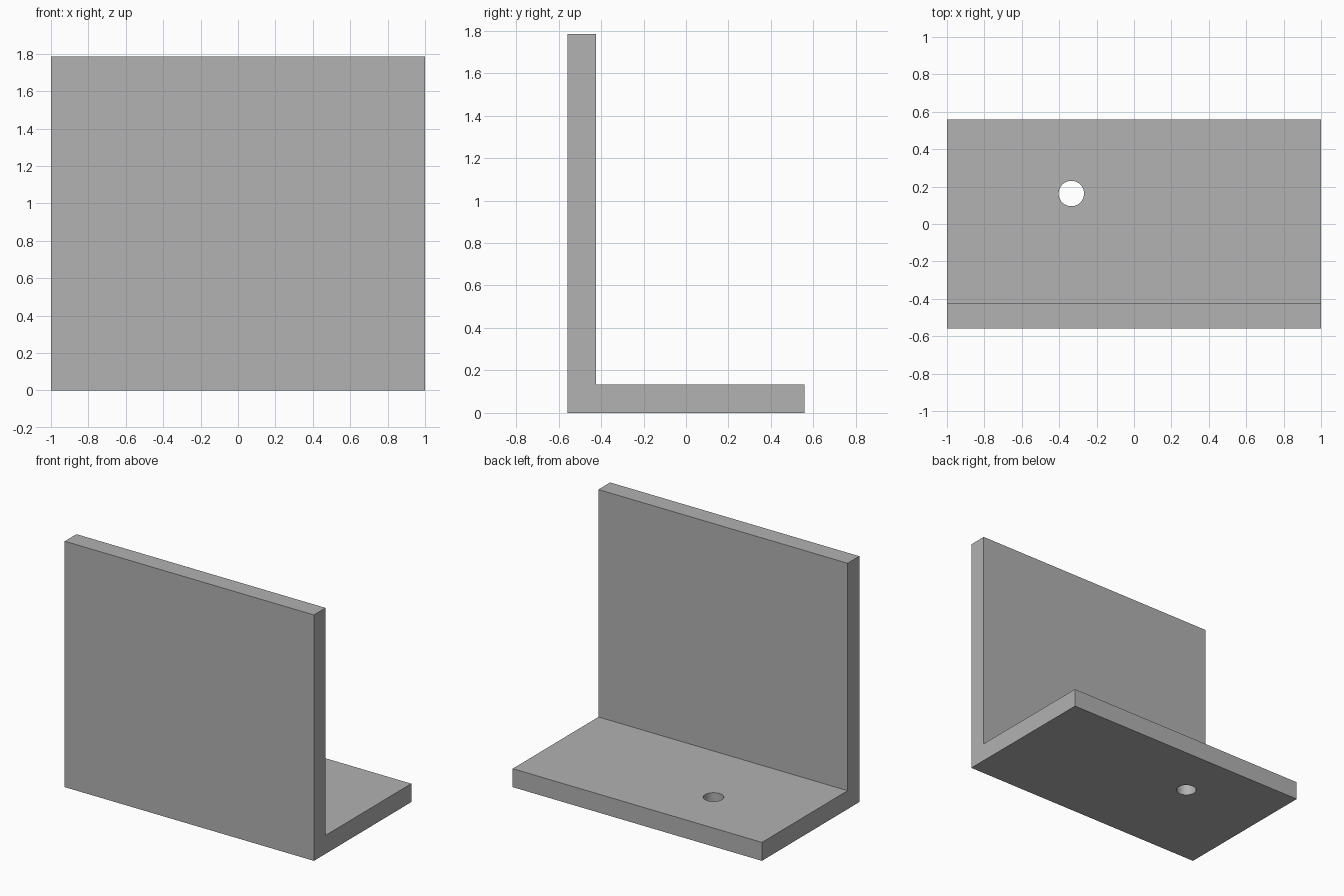
import bpy
import bmesh

default = bpy.data.objects.get("Cube")
if default:
    bpy.data.objects.remove(default, do_unlink=True)

WIDTH, DEPTH, HEIGHT, THICK = 2.0, 1.116, 1.784, 0.134
HOLE_X, HOLE_Y, HOLE_RADIUS = -0.335, 0.163, 0.068

grey = bpy.data.materials.new("plain grey")
grey.use_nodes = True
colour = (0.445, 0.445, 0.445, 1)
grey.diffuse_color = colour
grey.node_tree.nodes["Principled BSDF"].inputs["Base Color"].default_value = colour


def add_object(name, bm):
    bmesh.ops.recalc_face_normals(bm, faces=bm.faces)
    mesh = bpy.data.meshes.new(name)
    bm.to_mesh(mesh)
    bm.free()
    mesh.materials.append(grey)
    obj = bpy.data.objects.new(name, mesh)
    bpy.context.collection.objects.link(obj)
    return obj


# L-shaped side profile extruded across the width
front, back = -DEPTH / 2, DEPTH / 2
profile = [(front, 0), (back, 0), (back, THICK),
           (front + THICK, THICK), (front + THICK, HEIGHT), (front, HEIGHT)]
bm = bmesh.new()
face = bm.faces.new([bm.verts.new((-WIDTH / 2, y, z)) for y, z in profile])
extruded = bmesh.ops.extrude_face_region(bm, geom=[face])["geom"]
moved = [v for v in extruded if isinstance(v, bmesh.types.BMVert)]
bmesh.ops.translate(bm, verts=moved, vec=(WIDTH, 0, 0))
bracket = add_object("angle_bracket", bm)

# Round bolt hole through the foot
bm = bmesh.new()
bmesh.ops.create_cone(bm, cap_ends=True, segments=48, radius1=HOLE_RADIUS,
                      radius2=HOLE_RADIUS, depth=THICK * 3)
bmesh.ops.translate(bm, verts=bm.verts, vec=(HOLE_X, HOLE_Y, THICK / 2))
cutter = add_object("hole_cutter", bm)

cut = bracket.modifiers.new("bolt_hole", 'BOOLEAN')
cut.operation = 'DIFFERENCE'
cut.solver = 'EXACT'
cut.object = cutter
bpy.context.view_layer.objects.active = bracket
bracket.select_set(True)
bpy.ops.object.modifier_apply(modifier=cut.name)
bpy.data.objects.remove(cutter, do_unlink=True)

# Smooth hole wall, crisp plate edges
bpy.ops.object.shade_smooth_by_angle()
